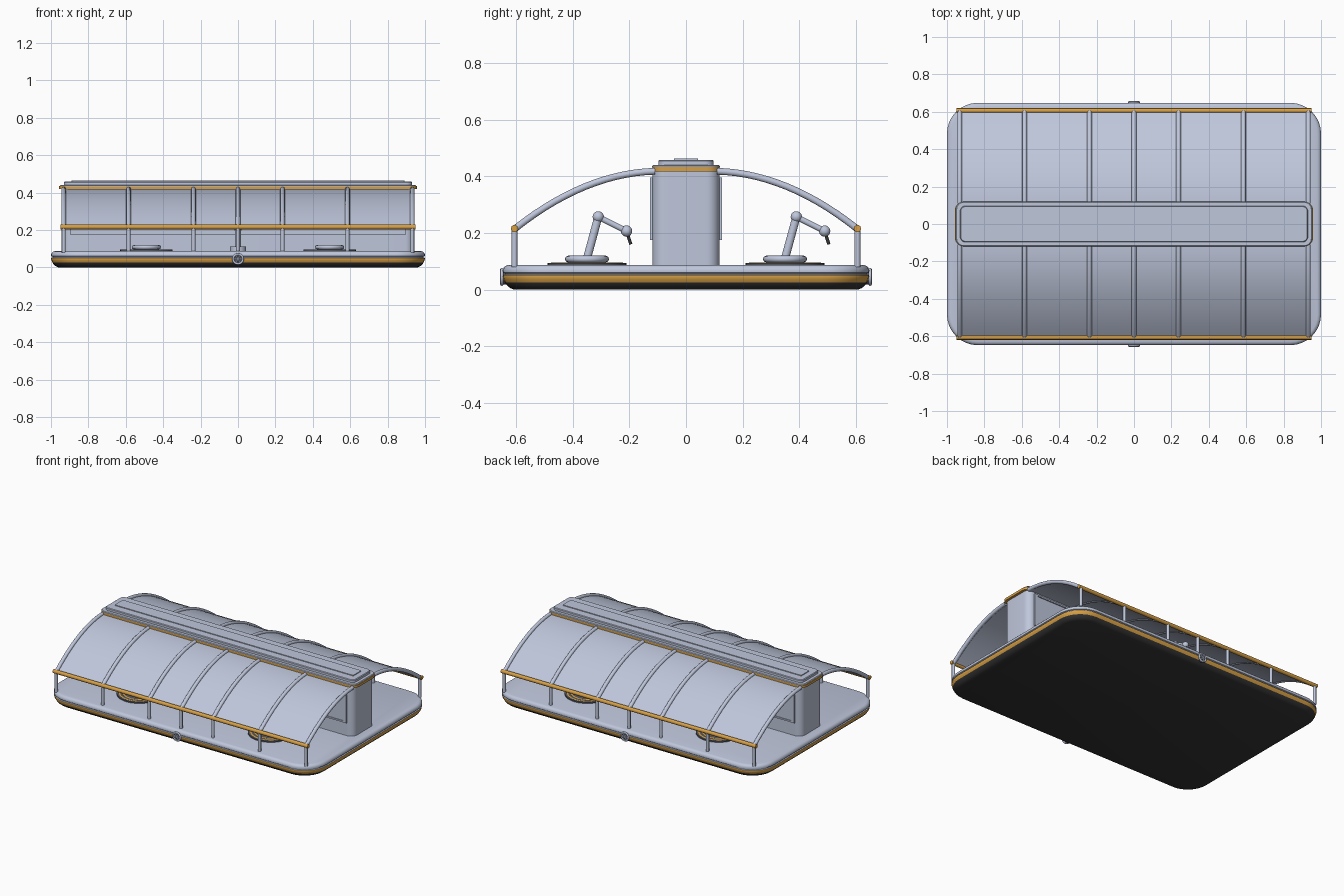
import bpy, bmesh, math
from mathutils import Vector

if "Cube" in bpy.data.objects:
    bpy.data.objects.remove(bpy.data.objects["Cube"])


def material(name, r, g, b):
    m = bpy.data.materials.new(name)
    m.diffuse_color = (r, g, b, 1)
    m.use_nodes = True
    m.node_tree.nodes["Principled BSDF"].inputs["Base Color"].default_value = m.diffuse_color
    return m


GREY = material("pale blue grey", .52, .57, .71)
ORANGE = material("amber", .68, .35, .06)
BLACK = material("black rubber", .035, .035, .037)
DARK = material("dark grey", .09, .1, .12)


def finish(bm, name, mats, rule=None, angle=35):
    bmesh.ops.recalc_face_normals(bm, faces=bm.faces)
    me = bpy.data.meshes.new(name)
    for m in mats:
        me.materials.append(m)
    if rule:
        for f in bm.faces:
            f.material_index = rule(f)
    bm.to_mesh(me)
    bm.free()
    ob = bpy.data.objects.new(name, me)
    bpy.context.collection.objects.link(ob)
    bpy.ops.object.select_all(action='DESELECT')
    bpy.context.view_layer.objects.active = ob
    ob.select_set(True)
    bpy.ops.object.shade_smooth_by_angle(angle=math.radians(angle))
    return ob


def bridge(bm, rings, caps=True, wrap=False):
    n = len(rings[0])
    pairs = list(zip(rings, rings[1:])) + ([(rings[-1], rings[0])] if wrap else [])
    for a, b in pairs:
        for i in range(n):
            bm.faces.new((a[i], a[(i + 1) % n], b[(i + 1) % n], b[i]))
    if caps:
        bm.faces.new(rings[0])
        bm.faces.new(rings[-1])


def slab(name, hx, hy, r, profile, mats, rule=None, seg=8):
    """Rounded rectangle lofted through (inset, z) steps."""
    bm = bmesh.new()
    rings = []
    for inset, z in profile:
        ring, rr = [], max(r - inset, .002)
        cx, cy = hx - inset - rr, hy - inset - rr
        for q, (sx, sy) in enumerate(((1, 1), (-1, 1), (-1, -1), (1, -1))):
            for k in range(seg + 1):
                a = math.pi / 2 * (q + k / seg)
                ring.append(bm.verts.new((sx * cx + rr * math.cos(a), sy * cy + rr * math.sin(a), z)))
        rings.append(ring)
    bridge(bm, rings)
    return finish(bm, name, mats, rule)


def box(name, lo, hi, mat):
    bm = bmesh.new()
    bmesh.ops.create_cube(bm, size=1)
    for v in bm.verts:
        v.co = [(a + b) / 2 + c * (b - a) for a, b, c in zip(lo, hi, v.co)]
    return finish(bm, name, [mat])


def tube(name, pts, r, mat, seg=10):
    """Round bar along a path."""
    pts = [Vector(p) for p in pts]
    bm = bmesh.new()
    rings = []
    for i, p in enumerate(pts):
        t = (pts[min(i + 1, len(pts) - 1)] - pts[max(i - 1, 0)]).normalized()
        u = Vector((1, 0, 0)) if abs(t.x) < .9 else Vector((0, 1, 0))
        u = (u - t * u.dot(t)).normalized()
        w = t.cross(u)
        rings.append([bm.verts.new(p + r * (u * math.cos(a) + w * math.sin(a)))
                      for a in (2 * math.pi * k / seg for k in range(seg))])
    bridge(bm, rings)
    return finish(bm, name, [mat], angle=50)


def ball(name, loc, r, mat):
    bm = bmesh.new()
    bmesh.ops.create_uvsphere(bm, u_segments=16, v_segments=10, radius=r)
    bmesh.ops.translate(bm, verts=bm.verts, vec=loc)
    return finish(bm, name, [mat], angle=60)


def torus(name, loc, R, r, mat, upright=False, flat=1):
    bm = bmesh.new()
    rings = []
    for i in range(32):
        a = 2 * math.pi * i / 32
        ring = []
        for j in range(8):
            b = 2 * math.pi * j / 8
            d, h = R + r * math.cos(b), r * flat * math.sin(b)
            p = (d * math.cos(a), h, d * math.sin(a)) if upright else (d * math.cos(a), d * math.sin(a), h)
            ring.append(bm.verts.new(Vector(p) + Vector(loc)))
        rings.append(ring)
    bridge(bm, rings, caps=False, wrap=True)
    return finish(bm, name, [mat], angle=60)


def disc(name, x, y, z0, z1, r, mat):
    return tube(name, [(x, y, z0), (x, y, z1)], r, mat, 32)


# Platform: black bottom, amber band, grey deck with a shadow groove
def base_colour(f):
    z = f.calc_center_median().z
    if z < .026:
        return 2
    return 1 if z < .05 else 0


slab("platform", 1, .648, .165,
     [(.04, 0), (.026, .006), (.014, .016), (.008, .026), (.003, .036), (.0, .047), (.001, .051), (.008, .053),
      (.008, .057), (.001, .06), (0, .068), (.003, .077), (.010, .084), (.02, .087)],
     [GREY, ORANGE, BLACK], base_colour)

# Central spine, trim and roof cap
slab("spine", .94, .118, .045, [(0, .08), (0, .425), (.004, .43)], [GREY])
slab("spine_trim", .957, .119, .045, [(0, .418), (0, .434)], [ORANGE])
slab("spine_roof", .952, .1195, .042, [(0, .432), (0, .437), (.004, .441)], [GREY])
slab("roof_cap", .93, .097, .03, [(0, .44), (0, .455), (.004, .459)], [GREY])
slab("roof_panel", .89, .043, .004, [(0, .455), (0, .464)], [GREY])

RIBS = (-.932, -.585, -.238, 0, .238, .585, .932)


def arch(y):
    d = y - .12
    return .418 - .045 * d - .77 * d * d


YS = [.11 + .495 * i / 14 for i in range(15)]

for s, side in ((-1, "front"), (1, "back")):
    # Wall display panels with frame bars
    y0, y1 = sorted((s * .116, s * .123))
    box(side + "_wall_panel", (-.88, y0, .185), (.88, y1, .385), GREY)
    y0, y1 = sorted((s * .116, s * .128))
    for z in (.175, .387):
        box(side + "_panel_rail", (-.89, y0, z), (.89, y1, z + .01), GREY)
    for x in (-.885, -.35, .35, .885):
        box(side + "_panel_bar", (x - .012, y0, .175), (x + .012, y1, .397), GREY)

    # Curved canopy sheet
    bm = bmesh.new()
    rings = []
    for y in YS:
        z = arch(y)
        rings.append([bm.verts.new((x, s * y, z + dz)) for x, dz in
                      ((-.93, -.008), (.93, -.008), (.93, -.001), (-.93, -.001))])
    bridge(bm, rings)
    finish(bm, side + "_canopy", [GREY])

    # Canopy ribs, posts and amber edge rail
    for x in RIBS:
        tube(side + "_canopy_rib", [(x, s * y, arch(y)) for y in YS], .0125, GREY)
        tube(side + "_canopy_post", [(x, s * .606, .08), (x, s * .606, .215)], .0105, GREY)
    tube(side + "_edge_rail", [(-.95, s * .606, .216), (.95, s * .606, .216)], .013, ORANGE)

    # Round floor pads
    for x in (-.49, .49):
        y = s * .35
        disc("floor_pad", x, y, .08, .095, .14, DARK)
        for r in (.122, .098):
            torus("pad_ring", (x, y, .095), r, .005, ORANGE, flat=.3)
        disc("pad_core", x, y, .09, .106, .065, DARK)
        torus("pad_collar", (x, y, .108), .066, .012, GREY)

    # Jointed arm, both leaning toward the back
    y = s * .35
    disc("arm_base", 0, y, .08, .112, .042, GREY)
    a, b, c, d = ((0, y + dy, z) for dy, z in ((0, .11), (.04, .257), (.14, .207), (.155, .16)))
    tube("arm_lower", [a, b], .015, GREY)
    tube("arm_upper", [b, c], .011, GREY)
    tube("arm_tool", [c, d], .006, BLACK)
    ball("arm_elbow", b, .02, GREY)
    ball("arm_wrist", c, .02, GREY)

    # Round badge on the platform edge
    tube("edge_badge", [(0, s * .635, .045), (0, s * .652, .045)], .026, DARK, 24)
    torus("edge_badge_ring", (0, s * .651, .045), .026, .006, GREY, upright=True)
    for k in range(3):
        t = math.pi * k / 3
        v = Vector((math.cos(t), 0, math.sin(t))) * .022
        o = Vector((0, s * .652, .045))
        tube("edge_badge_spoke", [o - v, o + v], .004, GREY, 6)
